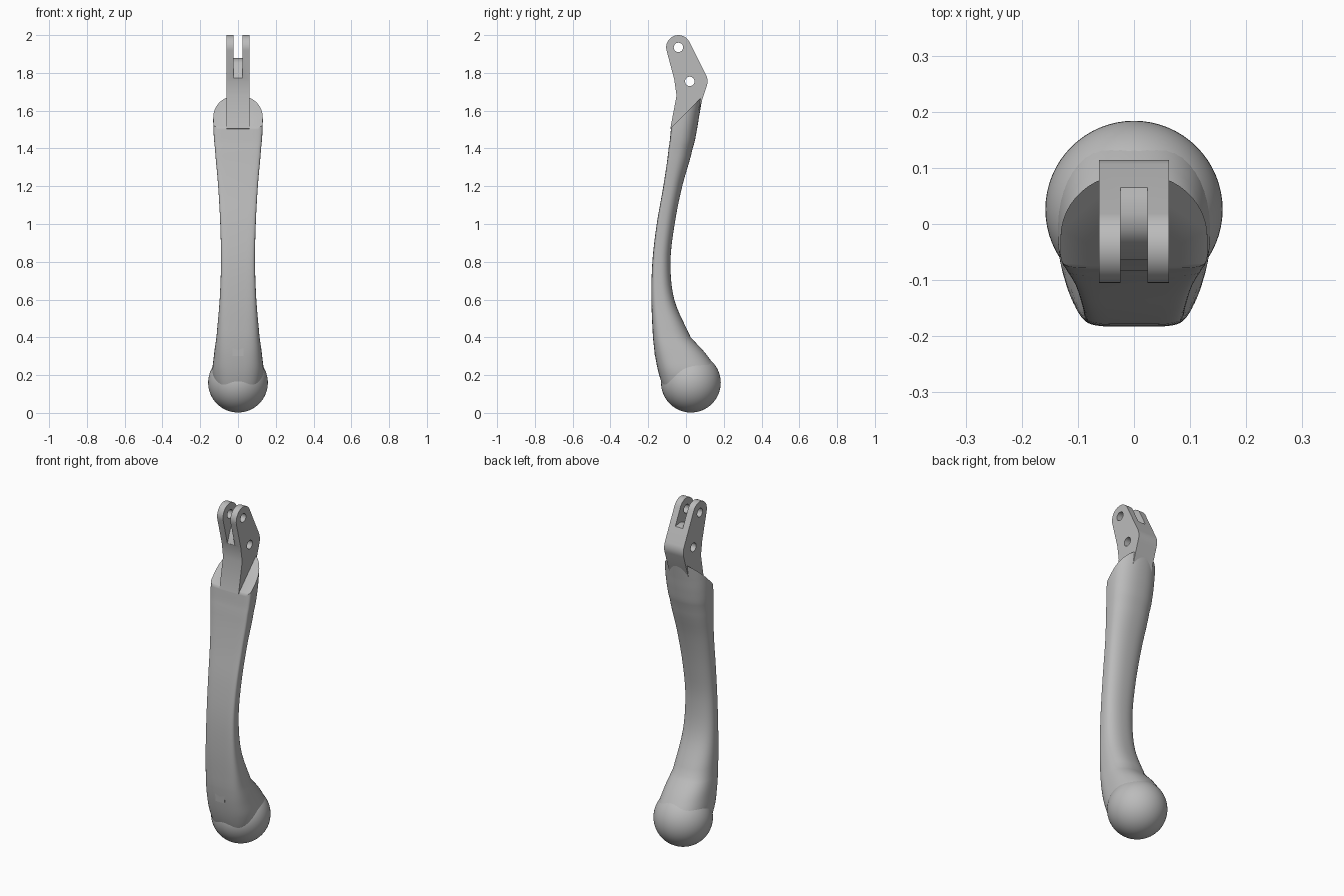
import bpy, bmesh, math
from mathutils import Vector, Matrix

cube = bpy.data.objects.get("Cube")
if cube:
    bpy.data.objects.remove(cube, do_unlink=True)

grey = bpy.data.materials.new("satin grey")
grey.use_nodes = True
tone = (0.5, 0.5, 0.5, 1)
grey.diffuse_color = tone
grey.node_tree.nodes["Principled BSDF"].inputs["Base Color"].default_value = tone


def finish(name, bm, angle=35):
    bmesh.ops.recalc_face_normals(bm, faces=bm.faces)
    mesh = bpy.data.meshes.new(name)
    bm.to_mesh(mesh)
    bm.free()
    obj = bpy.data.objects.new(name, mesh)
    bpy.context.collection.objects.link(obj)
    mesh.materials.append(grey)
    smooth(obj, angle)
    return obj


def smooth(obj, angle):
    bpy.ops.object.select_all(action="DESELECT")
    obj.select_set(True)
    bpy.context.view_layer.objects.active = obj
    bpy.ops.object.shade_smooth_by_angle(angle=math.radians(angle))


def extrude_profile(name, points, half):
    """Side profile in (y, z), extruded symmetrically across x."""
    bm = bmesh.new()
    face = bm.faces.new([bm.verts.new((-half, y, z)) for y, z in points])
    ext = bmesh.ops.extrude_face_region(bm, geom=[face])
    moved = [v for v in ext["geom"] if isinstance(v, bmesh.types.BMVert)]
    bmesh.ops.translate(bm, verts=moved, vec=(2 * half, 0, 0))
    return finish(name, bm)


def arc(y, z, r, start, end, n=16):
    angles = [math.radians(start + (end - start) * i / n) for i in range(n + 1)]
    return [(y + r * math.cos(a), z + r * math.sin(a)) for a in angles]


def cut(target, cutter):
    mod = target.modifiers.new("cut", "BOOLEAN")
    mod.operation, mod.solver, mod.object = "DIFFERENCE", "EXACT", cutter
    bpy.ops.object.select_all(action="DESELECT")
    target.select_set(True)
    bpy.context.view_layer.objects.active = target
    bpy.ops.object.modifier_apply(modifier=mod.name)
    bpy.data.objects.remove(cutter, do_unlink=True)


def spline(a, b, c, d, t):
    return 0.5 * (2 * b + (c - a) * t + (2 * a - 5 * b + 4 * c - d) * t * t
                  + (3 * b - a - 3 * c + d) * t ** 3)


# Lever stations: height, front y, back y, half width
stations = [Vector(s) for s in (
    (0.05, -0.07, 0.05, 0.08), (0.1, -0.107, 0.1, 0.105), (0.2, -0.142, 0.165, 0.135),
    (0.3, -0.163, 0.115, 0.128), (0.4, -0.175, 0.025, 0.114), (0.6, -0.183, -0.062, 0.097),
    (0.8, -0.178, -0.082, 0.09), (1, -0.155, -0.06, 0.094), (1.2, -0.12, -0.02, 0.105),
    (1.4, -0.092, 0.035, 0.122), (1.5, -0.08, 0.058, 0.13), (1.6, -0.07, 0.075, 0.13),
    (1.75, -0.055, 0.1, 0.12))]


def section(z, front, back, half, count=48):
    """Flat-fronted, round-backed cross-section."""
    up = min(max((z - 0.2) / 1.2, 0), 1)
    mid = front + (back - front) * (0.48 - 0.15 * up)
    ring = []
    for i in range(count):
        a = 2 * math.pi * i / count
        c, s = math.cos(a), math.sin(a)
        power = 2 / (2.3 if s > 0 else 2.8 + 5 * up)
        reach = back - mid if s > 0 else mid - front
        ring.append((math.copysign(abs(c) ** power, c) * half,
                     mid + math.copysign(abs(s) ** power, s) * reach, z))
    return ring


# Lever body, lofted and sliced diagonally at the top
bm = bmesh.new()
rings = []
last = len(stations) - 1
for i in range(last):
    four = [stations[min(max(i + k, 0), last)] for k in (-1, 0, 1, 2)]
    for step in range(5 if i < last - 1 else 6):
        row = [spline(*v, step / 5) for v in zip(*four)]
        row[0] = four[1][0] + (four[2][0] - four[1][0]) * step / 5
        rings.append([bm.verts.new(p) for p in section(*row)])
for low, high in zip(rings, rings[1:]):
    for j in range(len(low)):
        k = (j + 1) % len(low)
        bm.faces.new((low[j], low[k], high[k], high[j]))
bm.faces.new(rings[0])
bm.faces.new(rings[-1])
res = bmesh.ops.bisect_plane(bm, geom=bm.verts[:] + bm.edges[:] + bm.faces[:],
                             plane_co=(0, -0.08, 1.51), plane_no=(0, -1, 1), clear_outer=True)
rim = [e for e in res["geom_cut"] if isinstance(e, bmesh.types.BMEdge)]
bmesh.ops.edgenet_fill(bm, edges=rim)
finish("lever_body", bm, 40)

# Ball at the tip
bm = bmesh.new()
bmesh.ops.create_uvsphere(bm, u_segments=64, v_segments=32, radius=0.158,
                          matrix=Matrix.Translation((0, 0.026, 0.16)))
finish("tip_ball", bm)

# Pivot bracket with a round top, a rear elbow and a foot inside the lever
profile = arc(-0.04, 1.935, 0.065, 195, 25)
profile += arc(0.034, 1.755, 0.08, 25, -18, 8)
profile += [(0.06, 1.58), (0, 1.46), (-0.083, 1.505), (-0.05, 1.68), (-0.062, 1.765)]
bracket = extrude_profile("pivot_bracket", profile, 0.062)

# Clevis slot and the two pin holes
slot = [(-0.2, 1.77), (-0.065, 1.77), (-0.035, 1.85), (-0.01, 1.87), (0.02, 1.878),
        (0.05, 1.874), (0.2, 1.85), (0.2, 2.1), (-0.2, 2.1)]
cut(bracket, extrude_profile("slot_cutter", slot, 0.024))
for y, z in ((-0.04, 1.935), (0.02, 1.755)):
    cut(bracket, extrude_profile("hole_cutter", arc(y, z, 0.025, 0, 345, 23), 0.2))
smooth(bracket, 35)

# Small raised tab low on the front
tab = [(-0.165, 0.3), (-0.14, 0.3), (-0.14, 0.42), (-0.175, 0.42)]
extrude_profile("front_tab", tab, 0.03)
